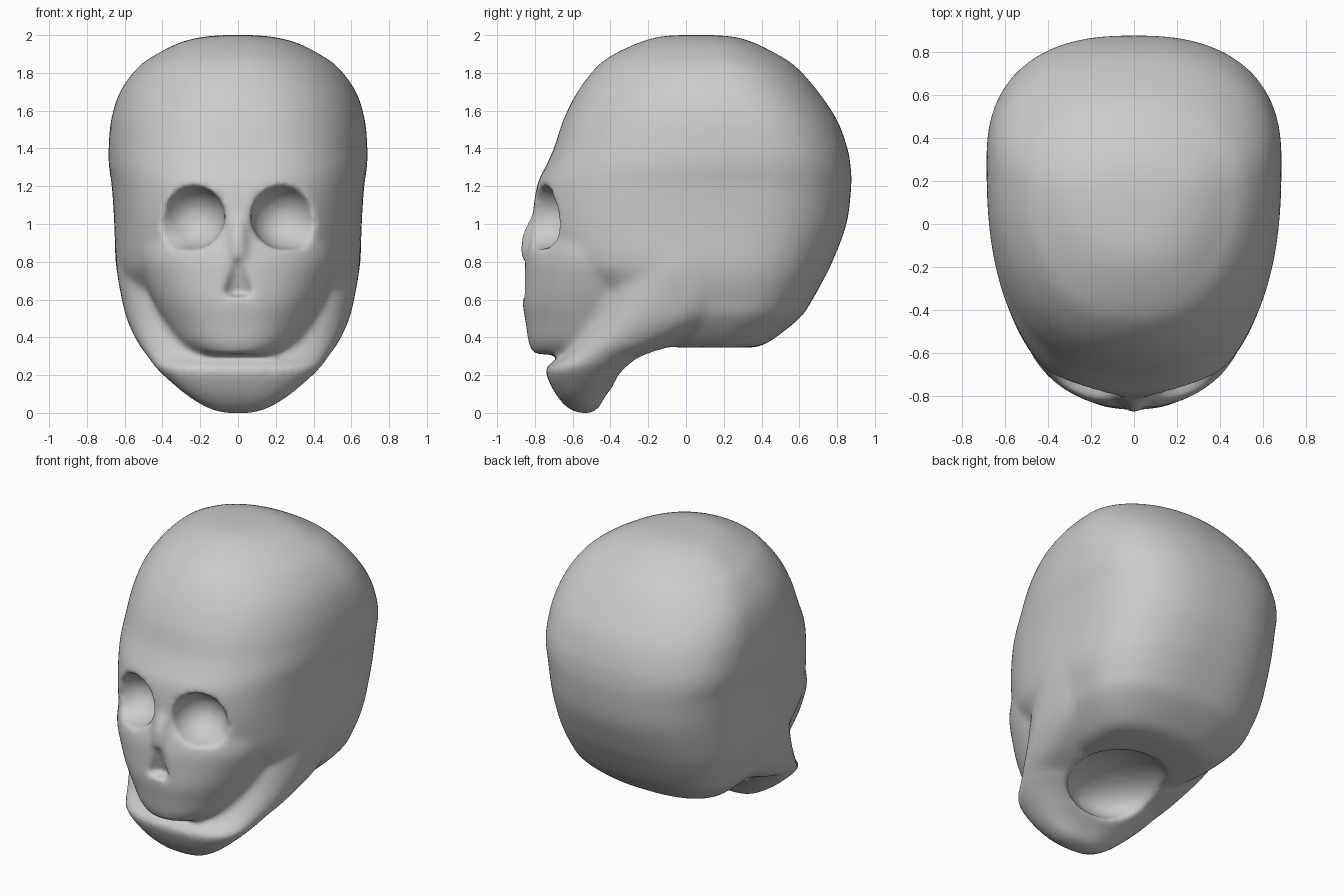
import bpy, bmesh, math
from mathutils import Vector, Matrix

if "Cube" in bpy.data.objects:
    bpy.data.objects.remove(bpy.data.objects["Cube"])

SIDES = 72


def smooth_rows(rows, steps=4):
    """Catmull-Rom interpolation between the ring rows."""
    out = []
    for i in range(len(rows) - 1):
        p0, p1, p2, p3 = (Vector(rows[min(max(i + k, 0), len(rows) - 1)]) for k in (-1, 0, 1, 2))
        for s in range(steps):
            t = s / steps
            out.append(0.5 * (2 * p1 + (p2 - p0) * t + (2 * p0 - 5 * p1 + 4 * p2 - p3) * t * t
                              + (3 * p1 - p0 - 3 * p2 + p3) * t ** 3))
    out.append(Vector(rows[-1]))
    return out


def loft(bm, rows, widest, n_front, n_back):
    """Stack of superellipse rings; a row is (z, front y, back y, half width)."""
    rings = []
    for z, yf, yb, w in smooth_rows(rows):
        ym = yf + (yb - yf) * widest
        rounder = .5 * min(max((z - 1.3) / .6, 0), 1)   # crown gets rounder rings
        ring = []
        for k in range(SIDES):
            a = 2 * math.pi * k / SIDES
            c, s = math.cos(a), math.sin(a)
            e = 2 / ((n_back if s > 0 else n_front) - rounder)
            ry = (yb - ym) if s > 0 else (ym - yf)
            x = math.copysign(abs(c) ** e, c) * w
            y = ym + math.copysign(abs(s) ** e, s) * ry
            ring.append(bm.verts.new((x, y, z)))
        rings.append(ring)
    for a, b in zip(rings, rings[1:]):
        for k in range(SIDES):
            j = (k + 1) % SIDES
            bm.faces.new((a[k], a[j], b[j], b[k]))
    bm.faces.new(rings[0][::-1])
    bm.faces.new(rings[-1])


def ellipsoid(bm, loc, radii, rot=(0, 0, 0)):
    m = Matrix.Translation(loc)
    for ang, ax in zip(rot, 'XYZ'):
        m = m @ Matrix.Rotation(ang, 4, ax)
    bmesh.ops.create_uvsphere(bm, u_segments=40, v_segments=24, radius=1,
                              matrix=m @ Matrix.Diagonal((*radii, 1)))


def make_object(name, bm):
    bmesh.ops.recalc_face_normals(bm, faces=bm.faces)
    me = bpy.data.meshes.new(name)
    bm.to_mesh(me)
    bm.free()
    ob = bpy.data.objects.new(name, me)
    bpy.context.collection.objects.link(ob)
    return ob


bm = bmesh.new()
# braincase
loft(bm, [(.345, -.2, .34, .32), (.37, -.3, .43, .42), (.5, -.45, .6, .55), (.6, -.54, .67, .595),
          (.7, -.66, .725, .63), (.8, -.765, .775, .648), (1.0, -.81, .85, .655), (1.2, -.79, .875, .668),
          (1.3, -.745, .872, .683), (1.4, -.70, .855, .685), (1.55, -.65, .80, .672), (1.7, -.575, .70, .625),
          (1.83, -.475, .585, .53), (1.9, -.38, .48, .43), (1.96, -.25, .36, .31), (1.99, -.15, .26, .19),
          (2.0, -.05, .15, .08)],
     .64, 2.6, 2.5)
# upper jaw and cheeks
loft(bm, [(.31, -.79, -.35, .20), (.325, -.815, -.3, .26), (.38, -.835, -.25, .33), (.47, -.848, -.2, .39),
          (.58, -.865, -.2, .445), (.7, -.86, -.2, .495), (.82, -.85, -.2, .53), (.95, -.81, -.2, .52)],
     .72, 2.15, 2.3)
# lower jaw
loft(bm, [(0, -.57, -.5, .08), (.03, -.63, -.46, .17), (.1, -.69, -.42, .28), (.19, -.735, -.34, .385),
          (.24, -.742, -.28, .435), (.27, -.70, -.24, .46), (.3, -.66, -.2, .48), (.37, -.61, 0, .53),
          (.5, -.55, .3, .59), (.65, -.5, .45, .625), (.78, -.45, .5, .645), (.9, -.4, .5, .645)],
     .5, 2.6, 2.5)
# bridge of the nose
ellipsoid(bm, (0, -.79, .90), (.06, .085, .17), (-.2, 0, 0))
skull = make_object("skull", bm)

# cutters: eye sockets, nose opening, hollow under the head
cutters = []
for s in (-1, 1):
    for loc, radii in (((.247, -.79, 1.035), (.178, .21, .17)), ((.315, -.77, 1.0), (.13, .135, .135))):
        bm = bmesh.new()
        ellipsoid(bm, (s * loc[0], loc[1], loc[2]), radii, (0, s * .12, s * .2))
        cutters.append(make_object("eye_socket_cutter", bm))
bm = bmesh.new()
bmesh.ops.create_cone(bm, cap_ends=True, segments=24, radius1=.085, radius2=.035, depth=.2,
                      matrix=Matrix.Translation((0, -.875, .715)) @ Matrix.Rotation(.05, 4, 'X'))
cutters.append(make_object("nose_cutter", bm))
bm = bmesh.new()
ellipsoid(bm, (0, -.14, .27), (.32, .32, .17))
cutters.append(make_object("underside_cutter", bm))


def remesh(size):
    m = skull.modifiers.new("fuse", 'REMESH')
    m.mode = 'VOXEL'
    m.voxel_size = size


# fuse, carve, then soften everything into one surface
remesh(.018)
for c in cutters:
    c.hide_render = True
    m = skull.modifiers.new("carve", 'BOOLEAN')
    m.operation = 'DIFFERENCE'
    m.solver = 'EXACT'
    m.object = c
remesh(.016)
m = skull.modifiers.new("soften", 'SMOOTH')
m.factor = .5
m.iterations = 14

bpy.context.view_layer.update()
baked = bpy.data.meshes.new_from_object(skull.evaluated_get(bpy.context.evaluated_depsgraph_get()))
skull.modifiers.clear()
skull.data = baked
for c in cutters:
    bpy.data.objects.remove(c)
for p in baked.polygons:
    p.use_smooth = True
